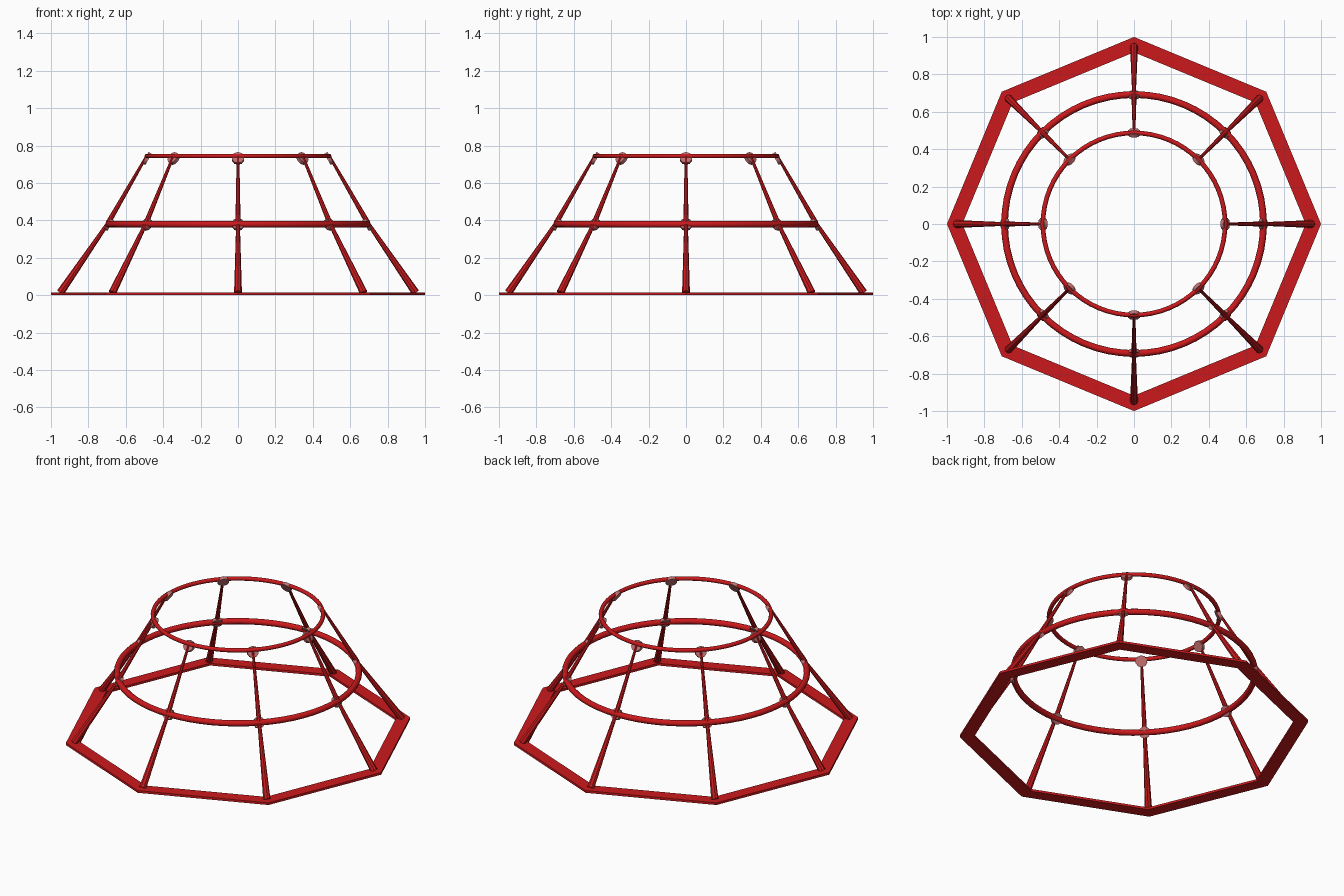
import bpy, math
from mathutils import Vector

if "Cube" in bpy.data.objects:
    bpy.data.objects.remove(bpy.data.objects["Cube"])


def material(name, rgb):
    m = bpy.data.materials.new(name)
    m.diffuse_color = (*rgb, 1)
    m.use_nodes = True
    m.node_tree.nodes["Principled BSDF"].inputs["Base Color"].default_value = m.diffuse_color
    return m


RED = material("red", (0.6, 0.01, 0.012))
PALE = material("pale_red", (0.55, 0.16, 0.16))


def finish(name, mat, smooth=True):
    ob = bpy.context.object
    ob.name = name
    ob.data.materials.append(mat)
    if smooth:
        bpy.ops.object.shade_smooth_by_angle(angle=math.radians(40))
    return ob


def rod(name, a, b, r1, r2, sides, mat):
    a, b = Vector(a), Vector(b)
    d = b - a
    bpy.ops.mesh.primitive_cone_add(vertices=sides, radius1=r1, radius2=r2,
                                    depth=d.length, location=(a + b) / 2,
                                    rotation=d.to_track_quat('Z', 'Y').to_euler())
    return finish(name, mat)


def polar(r, ang, z):
    return Vector((r * math.cos(ang), r * math.sin(ang), z))


# Flat octagonal base frame
verts, faces = [], []
for i in range(8):
    a = i * math.pi / 4
    for r, z in ((1.0, 0), (1.0, 0.014), (0.918, 0.014), (0.918, 0)):
        verts.append(polar(r, a, z))
for i in range(8):
    p, q = i * 4, (i + 1) % 8 * 4
    for k in range(4):
        n = (k + 1) % 4
        faces.append((p + k, q + k, q + n, p + n))
mesh = bpy.data.meshes.new("base_frame")
mesh.from_pydata(verts, [], faces)
mesh.materials.append(RED)
base = bpy.data.objects.new("base_frame", mesh)
bpy.context.collection.objects.link(base)

# Middle and top hoops
for name, R, r, z in (("middle_hoop", 0.692, 0.018, 0.379),
                      ("top_hoop", 0.487, 0.0125, 0.744)):
    bpy.ops.mesh.primitive_torus_add(major_radius=R, minor_radius=r,
                                     major_segments=64, minor_segments=10,
                                     location=(0, 0, z))
    finish(name, RED)

# Eight slanted ribs in two tapered lengths, with disc joints at the hoops
for i in range(8):
    a = i * math.pi / 4
    foot, mid, top = polar(0.95, a, 0.013), polar(0.695, a, 0.385), polar(0.486, a, 0.748)
    rod(f"lower_rib_{i}", foot, mid, 0.021, 0.010, 8, RED)
    rod(f"upper_rib_{i}", mid, top, 0.014, 0.007, 8, RED)
    normal = polar(0.86, a, 0.5).normalized()
    for name, c in (("middle_joint", polar(0.69, a, 0.378)),
                    ("top_joint", polar(0.487, a, 0.731))):
        rod(f"{name}_{i}", c - normal * 0.01, c + normal * 0.01, 0.034, 0.034, 10, PALE)
